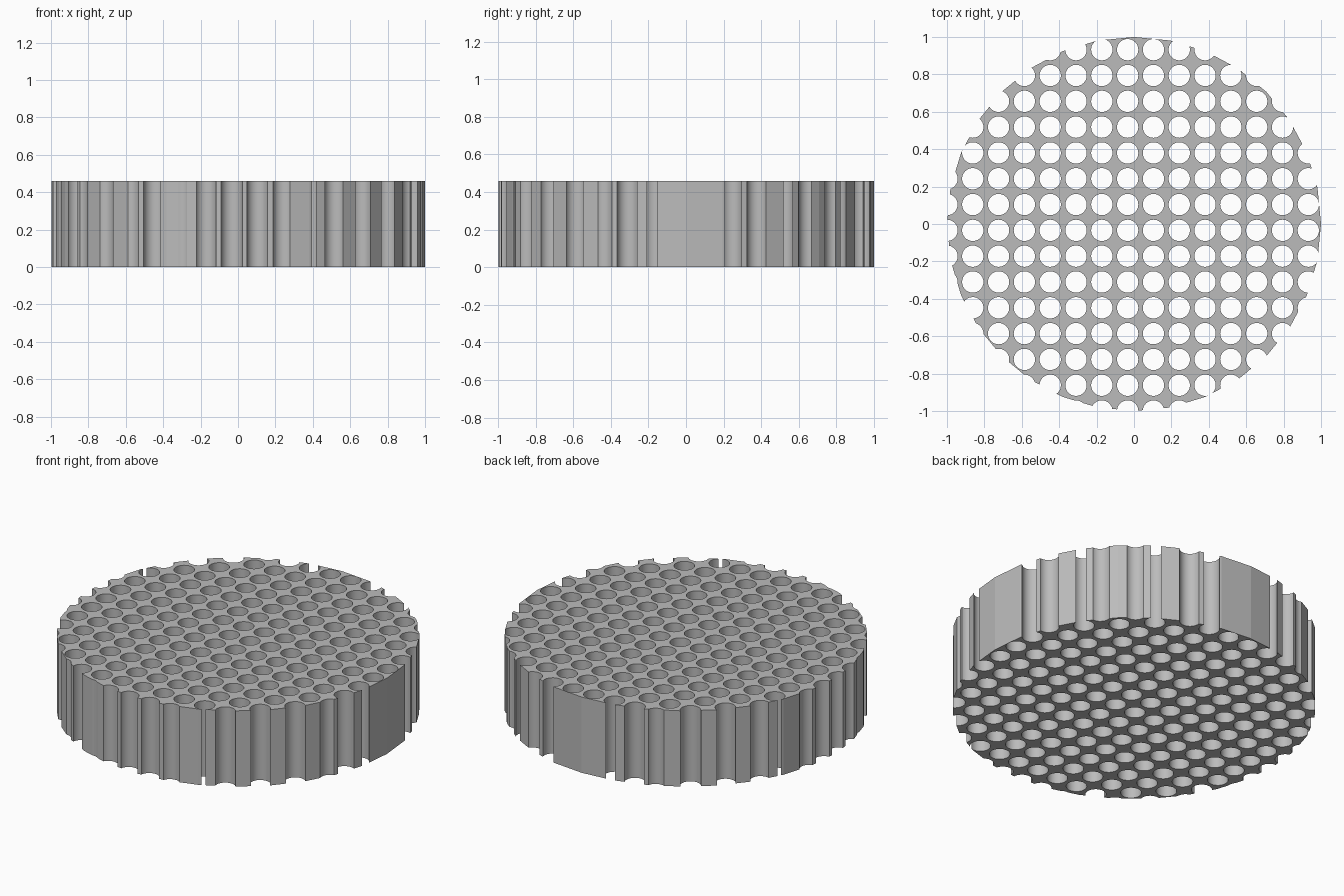
import bpy
import bmesh
import math
from mathutils import Matrix

cube = bpy.data.objects.get("Cube")
if cube:
    bpy.data.objects.remove(cube, do_unlink=True)

HEIGHT = 0.46
RADIUS = 1.0
PITCH = 0.138
HOLE_RADIUS = 0.057

grey = bpy.data.materials.new("plain grey")
grey.use_nodes = True
colour = (0.5, 0.5, 0.5, 1)
grey.diffuse_color = colour
grey.node_tree.nodes["Principled BSDF"].inputs["Base Color"].default_value = colour


def add_cylinder(bm, x, y, radius, height, sides):
    bmesh.ops.create_cone(
        bm, cap_ends=True, segments=sides, radius1=radius, radius2=radius,
        depth=height, matrix=Matrix.Translation((x, y, HEIGHT / 2)))


def make_object(name, bm):
    mesh = bpy.data.meshes.new(name)
    bm.to_mesh(mesh)
    bm.free()
    mesh.materials.append(grey)
    obj = bpy.data.objects.new(name, mesh)
    bpy.context.collection.objects.link(obj)
    return obj


# Faceted disc
bm = bmesh.new()
add_cylinder(bm, 0, 0, RADIUS, HEIGHT, 32)
disc = make_object("perforated_disc", bm)

# Square grid of through holes, running off the rim
bm = bmesh.new()
count = int(2 * RADIUS / PITCH) + 2
for i in range(count):
    for j in range(count):
        x = -RADIUS + PITCH * i
        y = -RADIUS + PITCH * j
        if math.hypot(x, y) < RADIUS + HOLE_RADIUS:
            add_cylinder(bm, x, y, HOLE_RADIUS, HEIGHT * 1.5, 40)
cutter = make_object("hole_cutter", bm)
cutter.hide_render = True

# Cut the holes
cut = disc.modifiers.new("holes", 'BOOLEAN')
cut.operation = 'DIFFERENCE'
cut.solver = 'EXACT'
cut.object = cutter
for obj in bpy.context.selected_objects:
    obj.select_set(False)
disc.select_set(True)
bpy.context.view_layer.objects.active = disc
bpy.ops.object.modifier_apply(modifier=cut.name)
bpy.data.objects.remove(cutter, do_unlink=True)

# Smooth hole walls, flat rim facets
bpy.ops.object.shade_smooth_by_angle(angle=math.radians(10))
